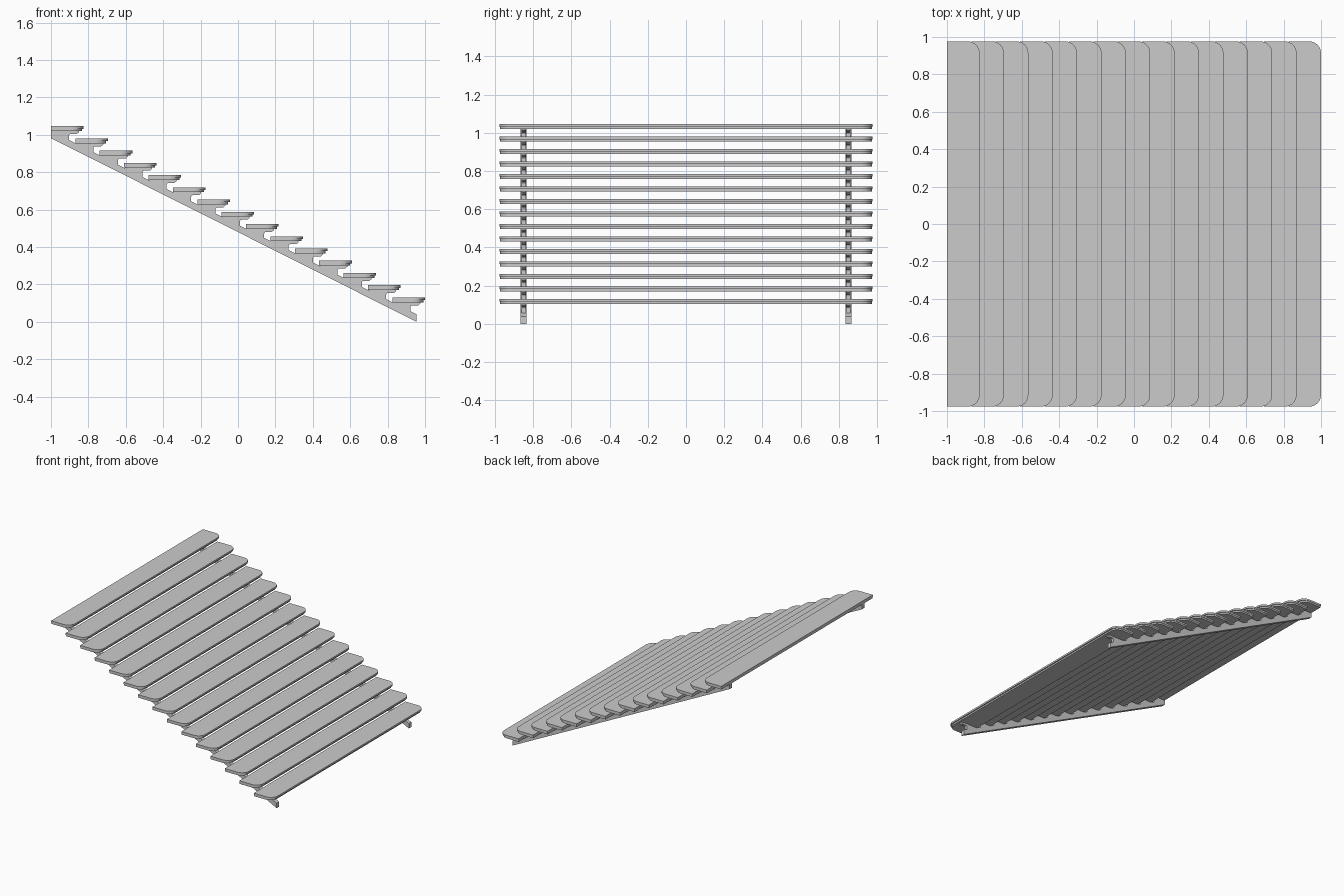
import bpy, bmesh
from math import sin, cos, pi

if "Cube" in bpy.data.objects:
    bpy.data.objects.remove(bpy.data.objects["Cube"])

COUNT = 15
STEP_X, STEP_Z = 0.1304, -0.0654
HALF_W = 0.976
RAIL_Y = 0.85


def prism(name, pts, axis, lo, hi):
    """Extrude a 2D outline along 'y' (points are x,z) or 'z' (points are x,y)."""
    bm = bmesh.new()
    if axis == 'y':
        vs = [bm.verts.new((a, lo, b)) for a, b in pts]
        move = (0, hi - lo, 0)
    else:
        vs = [bm.verts.new((a, b, lo)) for a, b in pts]
        move = (0, 0, hi - lo)
    face = bm.faces.new(vs)
    res = bmesh.ops.extrude_face_region(bm, geom=[face])
    bmesh.ops.translate(bm, vec=move, verts=[g for g in res['geom'] if isinstance(g, bmesh.types.BMVert)])
    bmesh.ops.recalc_face_normals(bm, faces=bm.faces)
    mesh = bpy.data.meshes.new(name)
    bm.to_mesh(mesh)
    bm.free()
    ob = bpy.data.objects.new(name, mesh)
    bpy.context.collection.objects.link(ob)
    return ob


def arc(cx, cy, r, a0, a1, n=8):
    return [(cx + r * cos(a0 + (a1 - a0) * i / n), cy + r * sin(a0 + (a1 - a0) * i / n)) for i in range(n + 1)]


def board(depth, half, r):
    """Plan with square back corners and rounded front corners."""
    return ([(0, half), (0, -half)]
            + arc(depth - r, -half + r, r, -pi / 2, 0)
            + arc(depth - r, half - r, r, 0, pi / 2))


# Step parts, modelled once and shared by every step
tread = prism("tread", board(0.174, HALF_W, 0.062), 'z', -0.014, 0)
under = prism("tread_underlayer", board(0.165, HALF_W - 0.003, 0.06), 'z', -0.026, -0.014)

# Bracket: arm under the tread with a cut-back tip, and a stem down to the rail
profile = ([(0.004, -0.026), (0.15, -0.026), (0.15, -0.032), (0.138, -0.042), (0.107, -0.042)]
           + arc(0.107, -0.052, 0.010, pi / 2, pi, 4)
           + [(0.097, -0.085), (0.004, -0.04)])
brackets = [prism("bracket", profile, 'y', s * RAIL_Y - 0.012, s * RAIL_Y + 0.012) for s in (-1, 1)]

# Repeat up the slope
for part in [tread, under] + brackets:
    for i in range(COUNT):
        ob = part if i == 0 else bpy.data.objects.new(part.name, part.data)
        if i:
            bpy.context.collection.objects.link(ob)
        ob.location = (-1.0 + i * STEP_X, 0, 1.046 + i * STEP_Z)

# Sloping side rails
for s in (-1, 1):
    prism("stringer", [(-1, 0.982), (0.955, 0.0), (0.955, 0.04), (-1, 1.02)], 'y',
          s * RAIL_Y - 0.016, s * RAIL_Y + 0.016)
